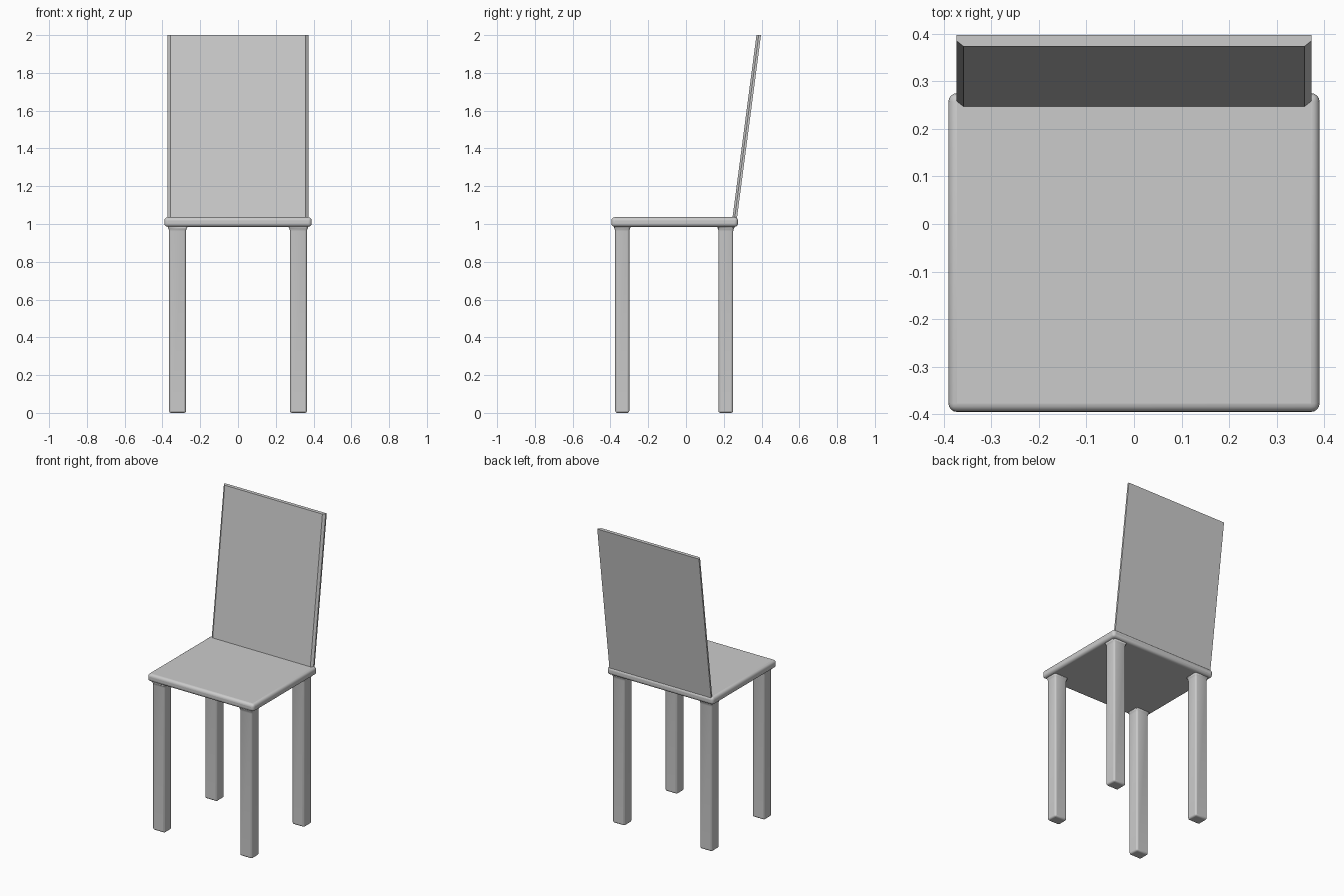
import bpy, bmesh

if "Cube" in bpy.data.objects:
    bpy.data.objects.remove(bpy.data.objects["Cube"])


def finish(bm, name, bevel=0.0, segments=3):
    bmesh.ops.recalc_face_normals(bm, faces=bm.faces[:])
    mesh = bpy.data.meshes.new(name)
    bm.to_mesh(mesh)
    bm.free()
    obj = bpy.data.objects.new(name, mesh)
    bpy.context.collection.objects.link(obj)
    if bevel:
        mod = obj.modifiers.new("rounding", 'BEVEL')
        mod.width, mod.segments = bevel, segments
        mod.limit_method = 'ANGLE'
        bpy.ops.object.select_all(action='DESELECT')
        obj.select_set(True)
        bpy.context.view_layer.objects.active = obj
        bpy.ops.object.shade_smooth_by_angle(angle=0.7)
    return obj


def loft(rings):
    """Skin a list of matching point rings and cap both ends."""
    bm = bmesh.new()
    loops = [[bm.verts.new(p) for p in ring] for ring in rings]
    n = len(loops[0])
    for a, b in zip(loops, loops[1:]):
        for i in range(n):
            j = (i + 1) % n
            bm.faces.new((a[i], a[j], b[j], b[i]))
    bm.faces.new(loops[0])
    bm.faces.new(loops[-1])
    return bm


def rect(x0, x1, y0, y1, z):
    return [(x0, y0, z), (x1, y0, z), (x1, y1, z), (x0, y1, z)]


# Seat slab with rounded rim
finish(loft([rect(-0.39, 0.39, -0.395, 0.275, z) for z in (0.985, 1.036)]),
       "seat", 0.018, 4)

# Four legs, each flaring slightly where it meets the seat
for row, y0, y1 in (("front", -0.375, -0.30), ("back", 0.172, 0.25)):
    for side, x0, x1 in (("left", -0.365, -0.275), ("right", 0.275, 0.365)):
        rings = [rect(x0, x1, y0, y1, z) for z in (0.0, 0.972)]
        f = 0.012
        rings.append(rect(x0 - f, x1 + f, y0 - f, y1 + f, 0.99))
        finish(loft(rings), f"{row}_{side}_leg", 0.014, 3)

# Leaning backrest panel with chamfered front side edges
section = [(-0.358, 0), (0.358, 0), (0.373, 0.012),
           (0.373, 0.024), (-0.373, 0.024), (-0.373, 0.012)]
finish(loft([[(x, y + y0, z) for x, y in section]
             for y0, z in ((0.245, 1.025), (0.373, 2.0))]), "backrest")
